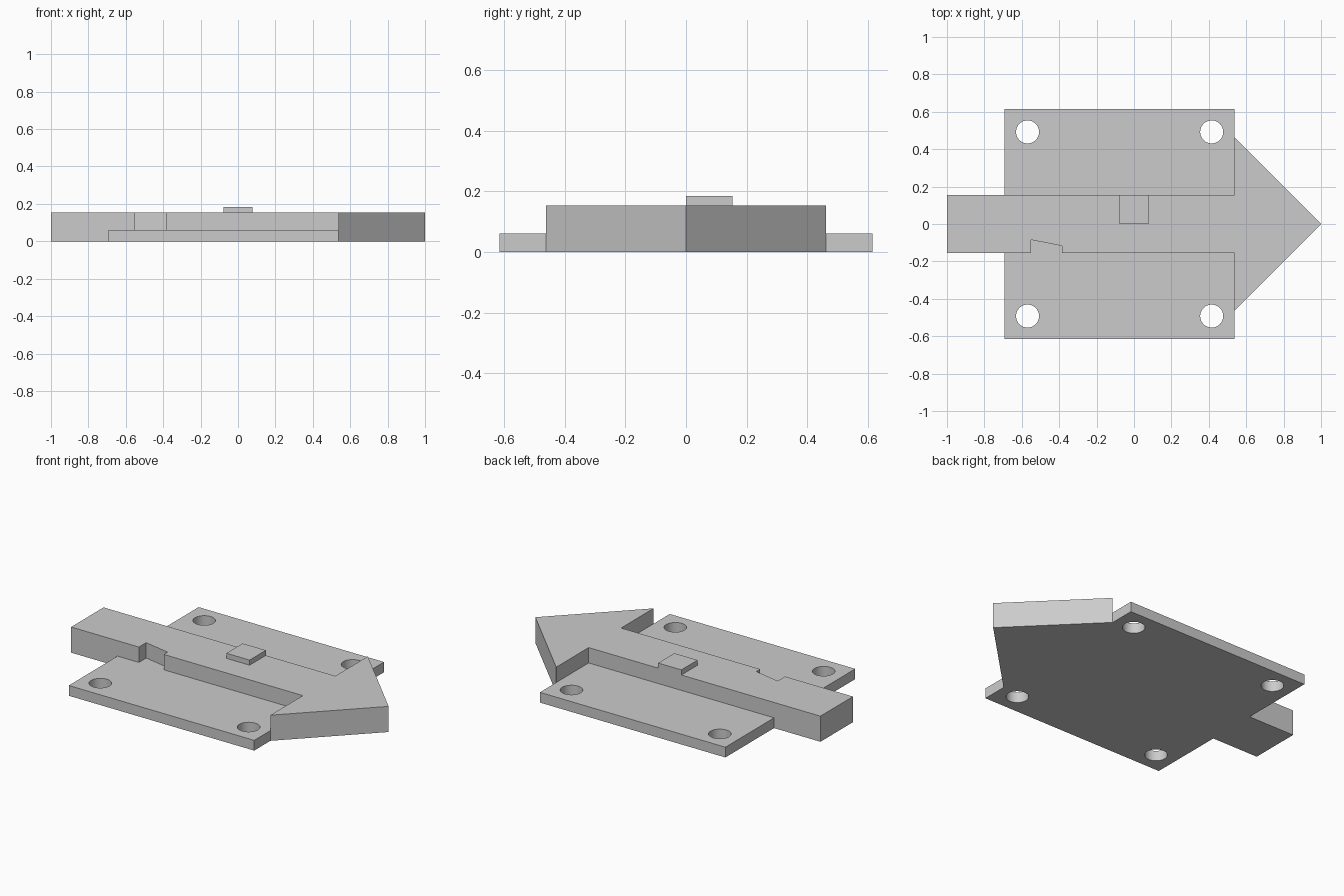
import bpy
import bmesh

cube = bpy.data.objects.get("Cube")
if cube:
    bpy.data.objects.remove(cube, do_unlink=True)

U = 2 / 13            # module that all dimensions follow
PLATE_H = 0.4 * U

grey = bpy.data.materials.new("plain_grey")
grey.use_nodes = True
colour = (0.6, 0.6, 0.6, 1)
grey.diffuse_color = colour
grey.node_tree.nodes["Principled BSDF"].inputs["Base Color"].default_value = colour


def prism(name, outline, z0, z1):
    """Extrude a closed outline from z0 to z1."""
    bm = bmesh.new()
    face = bm.faces.new([bm.verts.new((x, y, z0)) for x, y in outline])
    ext = bmesh.ops.extrude_face_region(bm, geom=[face])
    tops = [g for g in ext["geom"] if isinstance(g, bmesh.types.BMVert)]
    bmesh.ops.translate(bm, verts=tops, vec=(0, 0, z1 - z0))
    bmesh.ops.recalc_face_normals(bm, faces=bm.faces)
    mesh = bpy.data.meshes.new(name)
    bm.to_mesh(mesh)
    bm.free()
    mesh.materials.append(grey)
    obj = bpy.data.objects.new(name, mesh)
    bpy.context.collection.objects.link(obj)
    return obj


def rectangle(x0, x1, y0, y1):
    return [(x0, y0), (x1, y0), (x1, y1), (x0, y1)]


def combine(target, tool, operation):
    """Apply a boolean and drop the tool object."""
    mod = target.modifiers.new(operation, 'BOOLEAN')
    mod.operation, mod.object, mod.solver = operation, tool, 'EXACT'
    bpy.context.view_layer.objects.active = target
    bpy.ops.object.modifier_apply(modifier=mod.name)
    bpy.data.objects.remove(tool, do_unlink=True)


# Mounting plate
x0, x1, half = -4.5 * U, 3.5 * U, 4 * U
body = prism("arrow_and_plate", rectangle(x0, x1, -half, half), 0, PLATE_H)

# Arrow with a slanted notch in the front edge of its shaft
neck = 3.5 * U
arrow = prism("arrow", [
    (-1, -U), (-0.55, -U), (-0.55, -0.085), (-0.385, -0.117), (-0.385, -U),
    (neck, -U), (neck, -3 * U), (1, 0), (neck, 3 * U), (neck, U), (-1, U),
], 0, U)
combine(body, arrow, 'UNION')

# Screw holes near the plate corners
inset = 0.8 * U
for x in (x0 + inset, x1 - inset):
    for y in (inset - half, half - inset):
        bpy.ops.mesh.primitive_cylinder_add(
            vertices=48, radius=0.4 * U, depth=1, location=(x, y, 0))
        cutter = bpy.context.object
        cutter.data.materials.append(grey)
        combine(body, cutter, 'DIFFERENCE')

bpy.ops.object.select_all(action='DESELECT')
body.select_set(True)
bpy.context.view_layer.objects.active = body
bpy.ops.object.shade_smooth_by_angle(angle=0.5)

# Raised square pad on the shaft
prism("raised_pad", rectangle(-U / 2, U / 2, 0, U), U, 1.2 * U)
